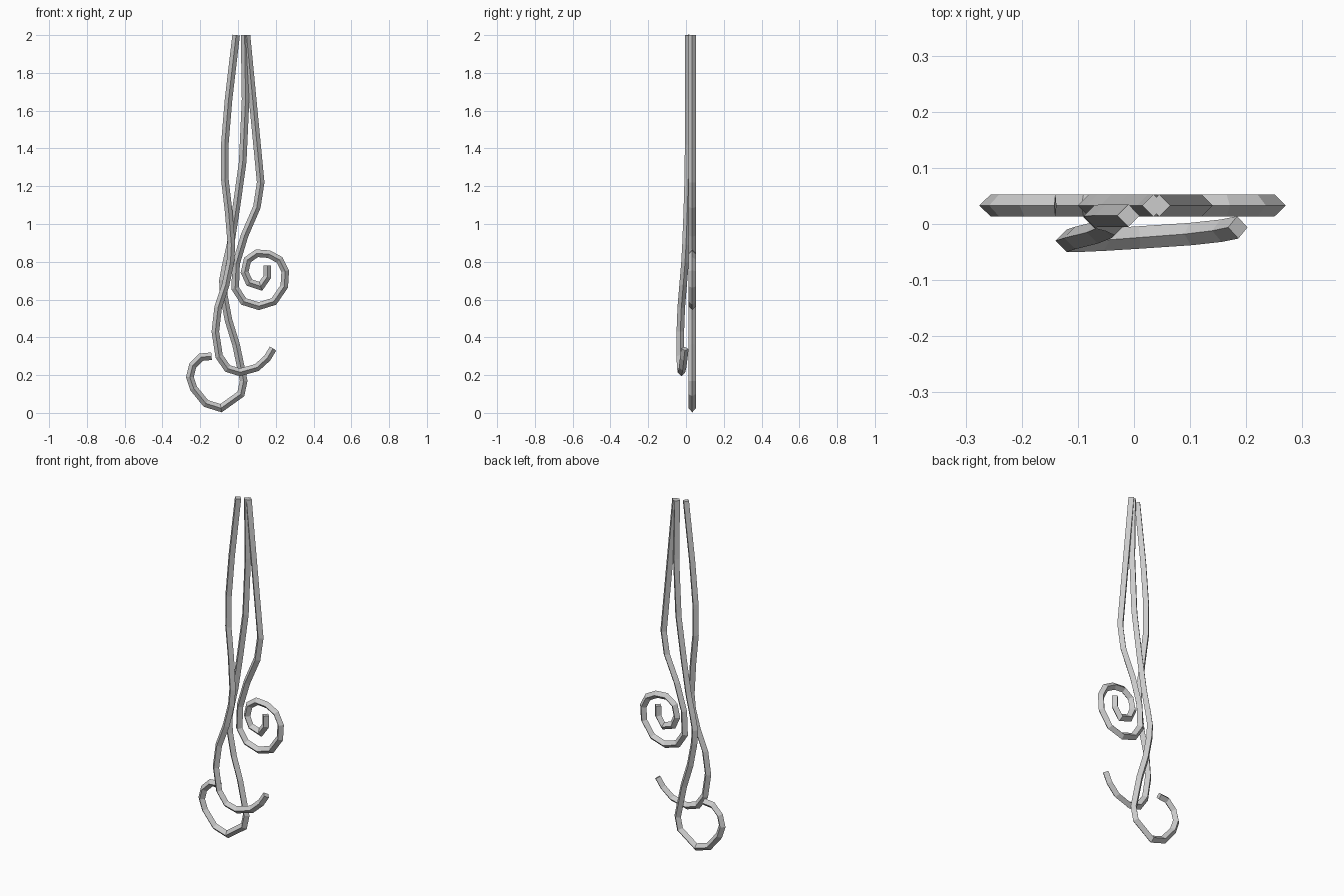
import bpy
import bmesh
from mathutils import Vector

default_cube = bpy.data.objects.get("Cube")
if default_cube:
    bpy.data.objects.remove(default_cube, do_unlink=True)

# One plain grey for all of the tendrils
grey = bpy.data.materials.new("plain grey")
grey.use_nodes = True
colour = (0.6, 0.6, 0.6, 1.0)
grey.diffuse_color = colour
grey.node_tree.nodes["Principled BSDF"].inputs["Base Color"].default_value = colour

HALF_WIDTH = 0.02
BACK_DEPTH = 3.3     # hundredths, like the path points
DEPTH_AXIS = Vector((0, 1, 0))


def sweep_diamond(name, path):
    """Sweep a diamond section along a path, with mitred corners and end caps."""
    points = [Vector(point) / 100 for point in path]
    bm = bmesh.new()
    rings = []
    for index, point in enumerate(points):
        before = points[max(index - 1, 0)]
        after = points[min(index + 1, len(points) - 1)]
        incoming = (point - before).normalized()
        outgoing = (after - point).normalized()
        tangent = (incoming + outgoing).normalized()
        side = tangent.cross(DEPTH_AXIS).normalized()
        depth = side.cross(tangent).normalized()
        # Widen the section at bends so that the strand keeps its width
        segment = outgoing if outgoing.length else incoming
        mitre = 1 / max(tangent.dot(segment), 0.5)
        offsets = (side * mitre, depth, -side * mitre, -depth)
        rings.append([bm.verts.new(point + offset * HALF_WIDTH)
                      for offset in offsets])
    for ring, following in zip(rings, rings[1:]):
        for corner in range(len(ring)):
            neighbour = (corner + 1) % len(ring)
            bm.faces.new((ring[corner], ring[neighbour],
                          following[neighbour], following[corner]))
    bm.faces.new(rings[0])
    bm.faces.new(list(reversed(rings[-1])))
    bmesh.ops.recalc_face_normals(bm, faces=bm.faces)
    mesh = bpy.data.meshes.new(name)
    bm.to_mesh(mesh)
    bm.free()
    mesh.materials.append(grey)
    strand = bpy.data.objects.new(name, mesh)
    bpy.context.collection.objects.link(strand)
    return strand


def flat_path(points):
    """Place a path of (x, z) points on the shared back plane."""
    return [(x, BACK_DEPTH, z) for x, z in points]


# Front tendril: leans forward as it falls, then hooks up to the left
sweep_diamond("front_hooked_tendril", [
    (-1, 1.5, 200), (-5, 1.5, 166), (-7, 1.4, 142), (-7, 1.2, 124),
    (-5, 0.7, 107), (-3.5, 0, 89), (-4, -0.5, 80), (-6.5, -1.5, 68),
    (-10.5, -2.5, 56), (-12, -3, 43), (-10, -3, 30), (-5.5, -2.8, 23.5),
    (1, -2.4, 21.5), (10, -1.8, 24), (15.5, -1.2, 29), (18.5, -0.6, 34)])

# Middle tendril: falls to the base and loops round to the right
sweep_diamond("long_looped_tendril", flat_path([
    (3.5, 200), (4, 166), (2.5, 133), (-1, 108), (-4, 89), (-6.5, 78),
    (-8, 70), (-7.5, 62), (-5, 49), (-1, 36), (3, 17), (1.5, 10),
    (-9, 2.5), (-17, 5), (-23.5, 13), (-25.5, 19), (-24, 25),
    (-19.5, 29.5), (-14, 30)]))

# Side tendril: ends in a spiral on the left
sweep_diamond("spiral_tendril", flat_path([
    (4.5, 200), (12, 122), (10, 109), (3.5, 94), (-1, 79), (-1.5, 66),
    (3, 59), (11, 56.5), (19, 59), (24.5, 67), (25, 75), (22, 81),
    (16.5, 84), (10, 84.5), (5, 81), (3.5, 74.5), (6, 69), (12, 67),
    (15.5, 72), (15.5, 78)]))
